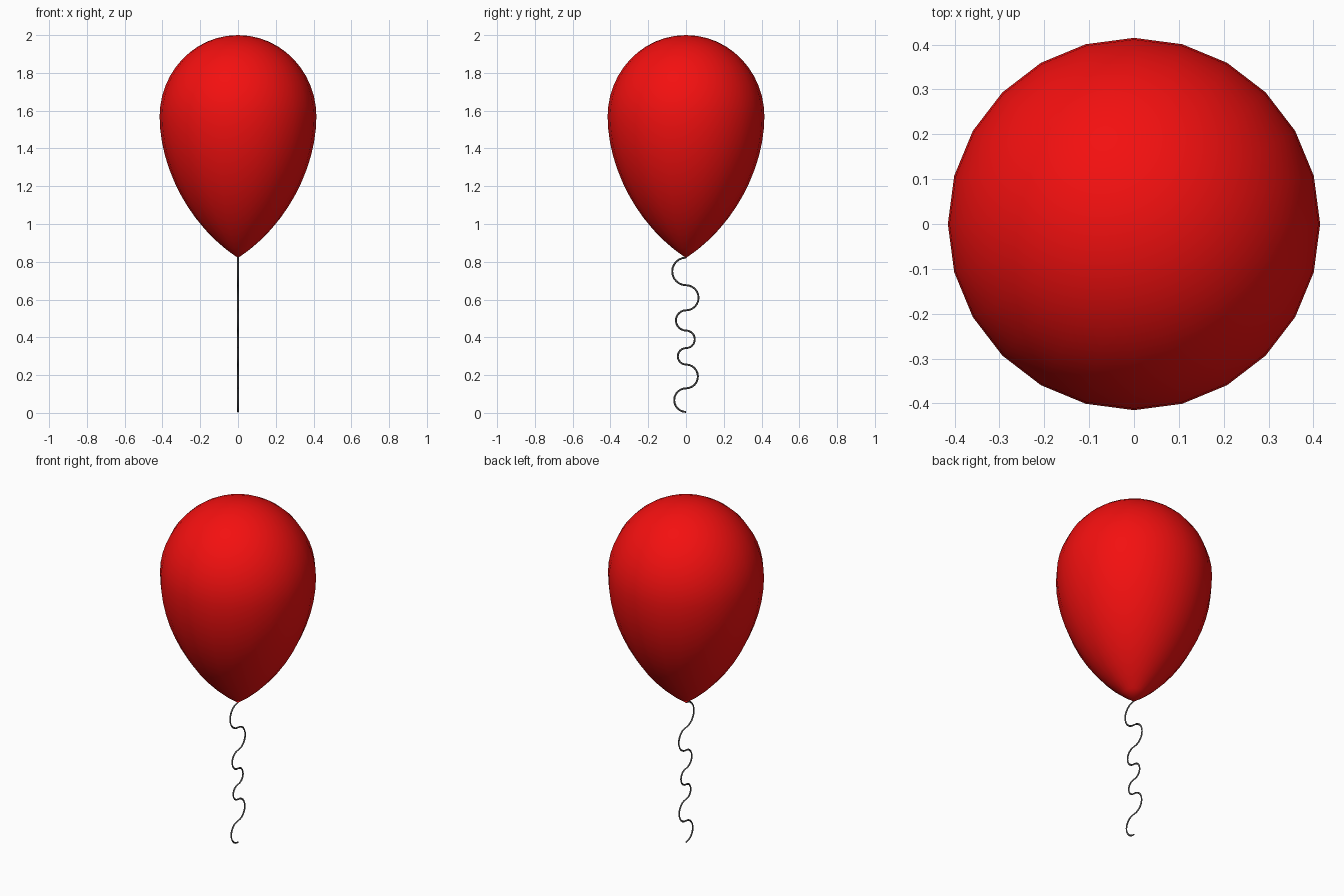
import bpy, bmesh, math
from mathutils import Vector
from mathutils.geometry import interpolate_bezier

if "Cube" in bpy.data.objects:
    bpy.data.objects.remove(bpy.data.objects["Cube"])

SIDES = 24

# Balloon: teardrop profile revolved around z
def bez(a, b, c, d, n):
    return interpolate_bezier(*[Vector((p[0], 0, p[1])) for p in (a, b, c, d)], n)

lower = bez((0, .82), (.26, .99), (.415, 1.30), (.415, 1.57), 13)
upper = bez((.415, 1.57), (.415, 1.80), (.235, 2.0), (0, 2.0), 13)
profile = lower + upper[1:]

bm = bmesh.new()
verts = [bm.verts.new(p) for p in profile]
edges = [bm.edges.new(pair) for pair in zip(verts, verts[1:])]
bmesh.ops.spin(bm, geom=verts + edges, cent=(0, 0, 0), axis=(0, 0, 1),
               angle=math.tau, steps=SIDES, use_merge=True)
bmesh.ops.remove_doubles(bm, verts=bm.verts, dist=1e-4)
bmesh.ops.recalc_face_normals(bm, faces=bm.faces)
for f in bm.faces:
    f.smooth = True
mesh = bpy.data.meshes.new("balloon")
bm.to_mesh(mesh)
bm.free()
balloon = bpy.data.objects.new("balloon", mesh)
bpy.context.collection.objects.link(balloon)
red = bpy.data.materials.new("red")
red.diffuse_color = (.9, .005, .005, 1)
red.use_nodes = True
red.node_tree.nodes["Principled BSDF"].inputs["Base Color"].default_value = red.diffuse_color
mesh.materials.append(red)

# String: alternating half circles in the yz plane
joints = [.822, .676, .543, .436, .343, .256, .130, .005]
path = [(0, 0, joints[0])]
side = -1
for top, bottom in zip(joints, joints[1:]):
    r, mid = (top - bottom) / 2, (top + bottom) / 2
    for i in range(1, 13):
        a = math.pi * i / 12
        path.append((0, side * r * math.sin(a), mid + r * math.cos(a)))
    side = -side
curve = bpy.data.curves.new("string", 'CURVE')
curve.dimensions = '3D'
curve.bevel_depth = .005
curve.bevel_resolution = 0
curve.use_fill_caps = True
spline = curve.splines.new('POLY')
spline.points.add(len(path) - 1)
for pt, co in zip(spline.points, path):
    pt.co = (*co, 1)
string = bpy.data.objects.new("string", curve)
bpy.context.collection.objects.link(string)
dark = bpy.data.materials.new("dark_grey")
dark.diffuse_color = (.12, .12, .12, 1)
dark.use_nodes = True
dark.node_tree.nodes["Principled BSDF"].inputs["Base Color"].default_value = dark.diffuse_color
curve.materials.append(dark)
